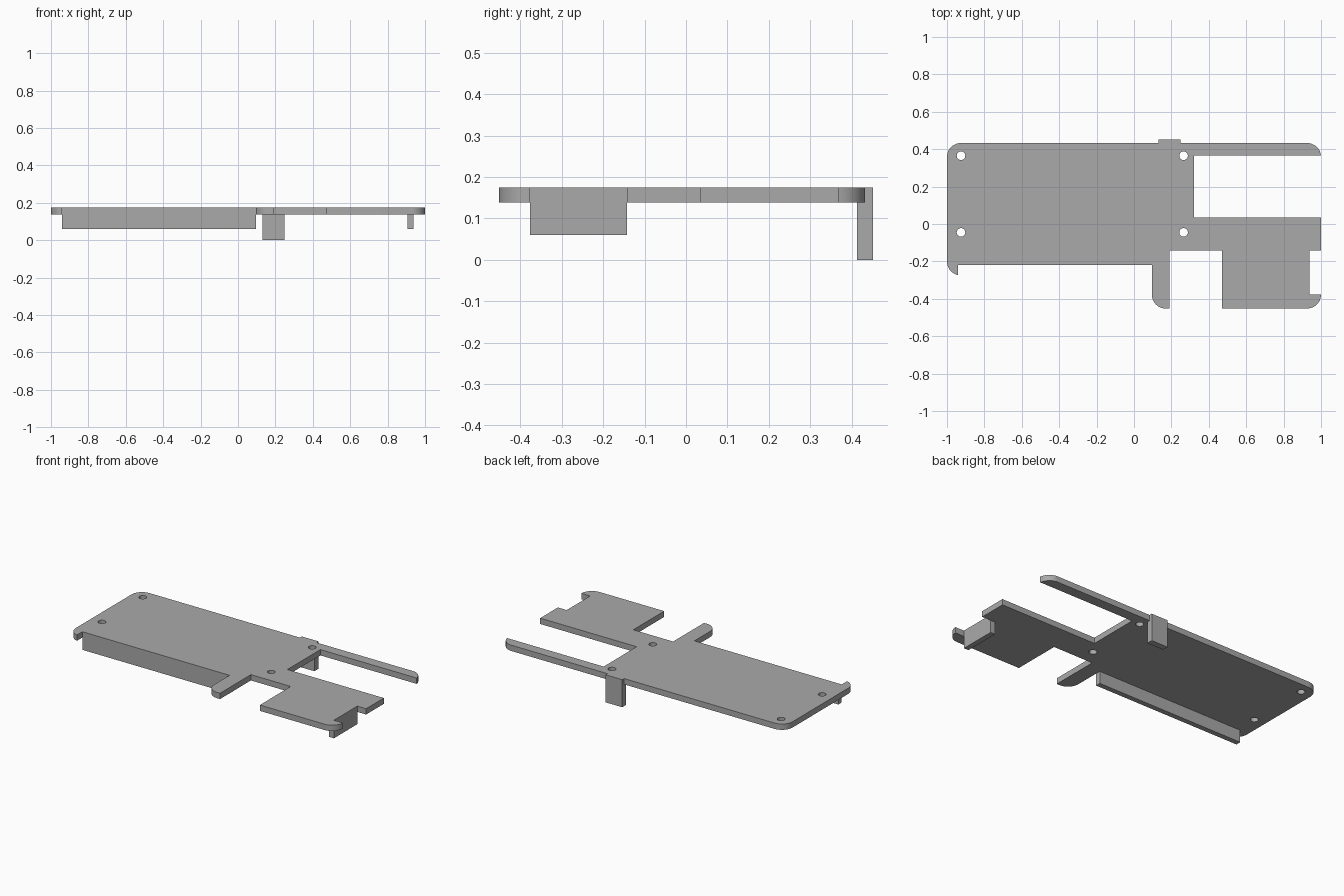
import bpy
import bmesh
from math import cos, sin, radians, tau

cube = bpy.data.objects.get("Cube")
if cube:
    bpy.data.objects.remove(cube, do_unlink=True)

TOP, UNDER, LIP = 0.175, 0.138, 0.06   # plate top, plate underside, lip bottom
FRONT, BACK, RIM = -0.452, 0.452, 0.433
R = 0.075                              # corner radius

grey = bpy.data.materials.new("plain grey")
grey.use_nodes = True
grey.diffuse_color = (0.4, 0.4, 0.4, 1)
grey.node_tree.nodes["Principled BSDF"].inputs["Base Color"].default_value = (0.4, 0.4, 0.4, 1)


def arc(x, y, start, end, r=R, steps=12):
    """Points on an arc around (x, y), angles in degrees."""
    angles = [radians(start + (end - start) * i / steps) for i in range(steps + 1)]
    return [(x + r * cos(a), y + r * sin(a)) for a in angles]


def slab(name, loops, bottom, top):
    """Extrude an outline, with optional hole loops, between two heights."""
    bm = bmesh.new()
    edges = []
    for loop in loops:
        verts = [bm.verts.new((x, y, bottom)) for x, y in loop]
        edges += [bm.edges.new((v, verts[i - 1])) for i, v in enumerate(verts)]
    bmesh.ops.triangle_fill(bm, edges=edges, use_beauty=True, normal=(0, 0, 1))
    made = bmesh.ops.extrude_face_region(bm, geom=bm.faces[:])["geom"]
    for v in made:
        if isinstance(v, bmesh.types.BMVert):
            v.co.z = top
    bmesh.ops.recalc_face_normals(bm, faces=bm.faces[:])
    mesh = bpy.data.meshes.new(name)
    bm.to_mesh(mesh)
    bm.free()
    mesh.materials.append(grey)
    obj = bpy.data.objects.new(name, mesh)
    bpy.context.collection.objects.link(obj)
    bpy.ops.object.select_all(action="DESELECT")
    obj.select_set(True)
    bpy.context.view_layer.objects.active = obj
    bpy.ops.object.shade_smooth_by_angle(angle=radians(30))
    return obj


def box(name, x0, x1, y0, y1, z0, z1):
    return slab(name, [[(x0, y0), (x1, y0), (x1, y1), (x0, y1)]], z0, z1)


# Plate outline, counter-clockwise from the front left tab
outline = (
    arc(-1 + R, -0.2, 180, 258)
    + [(-0.94, -0.22), (0.095, -0.22)]
    # front arm
    + arc(0.095 + R, FRONT + R, 180, 270)
    + [(0.19, FRONT), (0.19, -0.142), (0.47, -0.142), (0.47, FRONT)]
    # wide pad with a side notch
    + arc(1 - R, FRONT + R, 270, 360)
    + [(0.938, FRONT + R), (0.938, -0.142), (1, -0.142), (1, 0.036), (0.322, 0.036)]
    # long back rail
    + [(0.322, 0.367)]
    + arc(1 - R, RIM - R, 7, 90)
    # bump above the back clip
    + [(0.248, RIM), (0.248, BACK), (0.132, BACK), (0.132, RIM)]
    + arc(-1 + R, RIM - R, 90, 180)
)
holes = [arc(x, y, 0, 345, 0.023, 23) for x in (-0.925, 0.265) for y in (-0.045, 0.365)]
slab("plate", [outline] + holes, UNDER, TOP)

# Lips and clip hanging below the plate
box("front_lip", -0.94, 0.095, -0.22, -0.187, LIP, UNDER)
box("left_lip", 0.905, 0.938, FRONT + R, -0.142, LIP, UNDER)
box("back_clip", 0.132, 0.248, 0.413, BACK, 0, UNDER)
